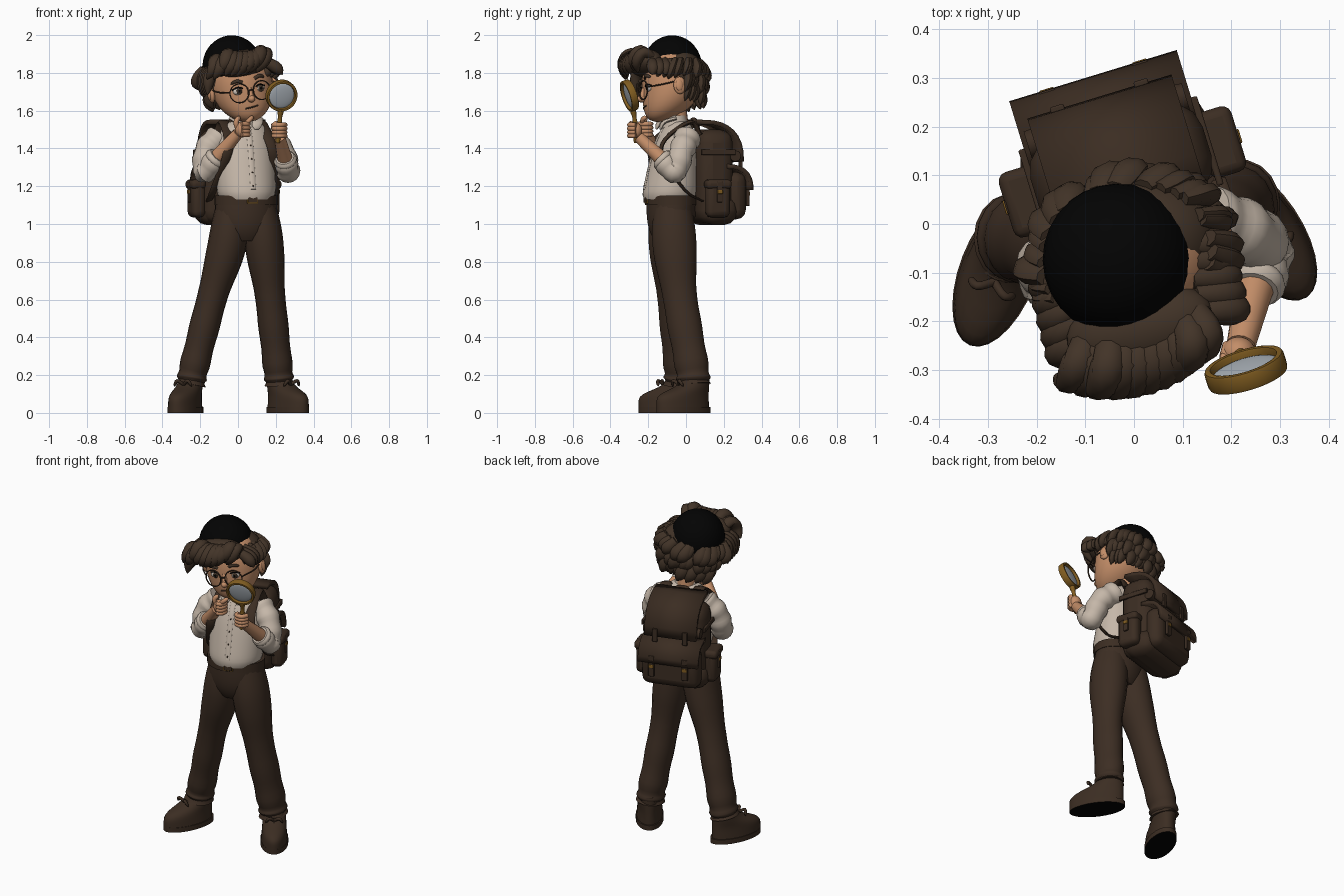
import bpy, bmesh, math, random
from math import sin, cos, pi, tau, radians
from mathutils import Matrix, Vector, geometry
random.seed(4)
if "Cube" in bpy.data.objects:
    bpy.data.objects.remove(bpy.data.objects["Cube"])
WORLD, made = Matrix(), []

def material(name, *colour):
    mat = bpy.data.materials.new(name)
    mat.use_nodes = True
    mat.diffuse_color = (*colour, 1)
    mat.node_tree.nodes["Principled BSDF"].inputs["Base Color"].default_value = (*colour, 1)
    return mat

def place(x, y, z, turn, roll=0):
    return Matrix.Translation((x, y, z)) @ Matrix.Rotation(radians(turn), 4, 'Z') @ Matrix.Rotation(radians(roll), 4, 'Y')

def finish(bm, name, mat, frame=WORLD, bevel=0):
    bmesh.ops.recalc_face_normals(bm, faces=bm.faces)
    mesh = bpy.data.meshes.new(name)
    bm.to_mesh(mesh)
    bm.free()
    mesh.materials.append(mat)
    part = bpy.data.objects.new(name, mesh)
    bpy.context.collection.objects.link(part)
    part.matrix_world = frame
    if bevel:
        soft = part.modifiers.new("soft edges", 'BEVEL')
        soft.width, soft.segments = bevel, 3
    made.append(part)
    return part

def circle(centre, wide, deep, sides):
    return [centre + wide * cos(tau * k / sides) + deep * sin(tau * k / sides) for k in range(sides)]

def skin_rings(name, rings, mat, frame, loop=False):
    bm = bmesh.new()
    rows = [[bm.verts.new(point) for point in ring] for ring in rings]
    if not loop:
        bm.faces.new(rows[0])
        bm.faces.new(rows[-1])
    for low, high in zip(rows, rows[1:] + rows[:1] if loop else rows[1:]):
        for k in range(len(low)):
            bm.faces.new((low[k], low[k - 1], high[k - 1], high[k]))
    return finish(bm, name, mat, frame)

def loft(name, low, high, shape, mat, frame=WORLD, steps=14):
    """Level ovals; shape(t) gives centre y, half width and half depth."""
    rings = []
    for t in [i / steps for i in range(steps + 1)]:
        y, wide, deep = shape(t)
        rings.append(circle(Vector((0, y, low + (high - low) * t)), Vector((wide, 0, 0)), Vector((0, deep, 0)), 28))
    return skin_rings(name, rings, mat, frame)

def tube(name, points, radius, mat, frame=WORLD, flat=1, steps=4, sides=10):
    """Smooth tube through points; radius is a size or a rule of t."""
    points = [Vector(p) for p in points]
    ends = [points[0] * 2 - points[1], *points, points[-1] * 2 - points[-2]]
    path, rings = [], []
    for a, b, c, d in zip(ends, ends[1:], ends[2:], ends[3:]):
        path += geometry.interpolate_bezier(b, b + (c - a) / 6, c - (d - b) / 6, c, steps + 1)[:-1]
    path.append(points[-1])
    whole = (path[-1] - path[0]).normalized()
    guide = Vector((0, 0, 1)) if abs(whole.x) > .8 else Vector((1, 0, 0))
    for i, centre in enumerate(path):
        along = (path[min(i + 1, len(path) - 1)] - path[max(i - 1, 0)]).normalized()
        wide = (guide - along * guide.dot(along)).normalized()
        size = radius(i / (len(path) - 1)) if callable(radius) else radius
        rings.append(circle(centre, wide * size, along.cross(wide) * size * flat, sides))
    return skin_rings(name, rings, mat, frame)

def taper(start, end):
    return lambda t: start + (end - start) * t

def rounded(size):
    return lambda t: size * math.sqrt(1 - t ** 8) + .001

def lock_shape(size):
    return lambda t: size * (.7 + t) * (1 - t ** 3) + .002

def ball(name, centre, size, mat, frame=WORLD):
    bm = bmesh.new()
    stretch = Matrix.Translation(centre) @ Matrix.Diagonal((*size, 1))
    bmesh.ops.create_uvsphere(bm, u_segments=28, v_segments=18, radius=1, matrix=stretch)
    return finish(bm, name, mat, frame)

def box(name, centre, size, mat, frame, bevel=.004):
    bm = bmesh.new()
    bmesh.ops.create_cube(bm, size=1, matrix=Matrix.Translation(centre) @ Matrix.Diagonal((*size, 1)))
    return finish(bm, name, mat, frame, bevel)

def hoop(name, radius, thick, tall, mat, frame):
    rings = []
    for a in [tau * k / 12 for k in range(12)]:
        r = radius + thick * math.copysign(math.sqrt(abs(cos(a))), cos(a))
        z = tall * math.copysign(math.sqrt(abs(sin(a))), sin(a))
        rings.append(circle(Vector((0, 0, z)), Vector((r, 0, 0)), Vector((0, r, 0)), 32))
    skin_rings(name, rings, mat, frame, loop=True)

HAIR, SKIN = material("hair brown", .055, .034, .021), material("skin", .55, .27, .14)
SHIRT, CLOTH = material("shirt cream", .56, .475, .395), material("trouser brown", .046, .027, .017)
LEATHER, BLACK = material("leather brown", .044, .026, .016), material("black", .001, .001, .001)
GOLD, GLASS = material("gold", .22, .11, .015), material("lens grey", .42, .46, .5)
WHITE = material("eye white", .6, .54, .48)
HEAD, TORSO, PACK = place(.02, -.075, 1.74, 14, -8), place(.035, -.05, 0, 15), place(-.018, .088, 0, 17)

# Trousers and belt
def hip_shape(t):
    full = 1 - .35 * (1 - t) ** 4
    return -.03, .167 * full, .128 * full
def leg_radius(t):
    return .085 + .02 * sin(pi * min(1, t * 2.2)) - .01 * t + .007 * sin(t * 45) * t ** 3
loft("trouser_hips", .91, 1.15, hip_shape, CLOTH, TORSO)
for name, path in (("left", [(.115, -.07, 1.1), (.14, -.06, .88), (.172, -.03, .6), (.21, .03, .25), (.22, .04, .15)]),
                   ("right", [(-.03, -.09, 1.1), (-.06, -.08, .88), (-.14, -.06, .6), (-.23, -.03, .25), (-.25, -.03, .15)])):
    tube(name + "_trouser_leg", path, leg_radius, CLOTH, flat=1.15, steps=9, sides=18)
loft("belt", 1.1, 1.15, lambda t: (-.03, .17, .135), LEATHER, TORSO, 1)
box("belt_buckle", (0, -.165, 1.13), (.06, .01, .045), GOLD, TORSO)
box("belt_buckle_centre", (0, -.17, 1.13), (.05, .01, .034), LEATHER, TORSO)

# Boots with black undersides
def boot_shape(t):
    length = .07 + .09 / (1 + (1.7 * t) ** 6)
    return .09 - length, .077 - .016 * t, length
for name, frame in (("left", place(.227, .04, 0, 34)), ("right", place(-.255, -.035, 0, -21))):
    loft(name + "_boot", .02, .2, boot_shape, LEATHER, frame)
    sole = loft(name + "_boot_sole", 0, .03, lambda t: (-.065, .08, .165), LEATHER, frame, 2)
    sole.data.materials.append(BLACK)
    for face in sole.data.polygons:
        face.material_index = int(face.normal.z < -.9)
    for i in range(4):
        y, z = -.13 + i * .02, .1 + i * .02
        tube(name + "_boot_lace", [(-.04, y, z - .02), (0, y - .01, z), (.04, y, z - .02)], .006, LEATHER, frame, sides=6)
    for way in (-1, 1):
        tube(name + "_boot_bow", [(0, -.09, .15), (way * .03, -.11, .17), (way * .05, -.1, .14)], rounded(.008), LEATHER, frame)

# Shirt, placket, collar and neck
def shirt_shape(t):
    shoulder = math.sqrt(max(0, 1 - t ** 6)) * (1 - .12 * (1 - t) ** 20) + .01
    return -.04 + .05 * t, .157 * shoulder, (.15 - .05 * t) * shoulder
def shirt_front(t):
    y, wide, deep = shirt_shape(t)
    return Vector((0, y - deep, 1.13 + .43 * t))
loft("shirt", 1.13, 1.56, shirt_shape, SHIRT, TORSO, 20)
tube("shirt_placket", [shirt_front(i / 8) for i in range(1, 8)], .015, SHIRT, TORSO, flat=.3)
for i in range(1, 5):
    ball("shirt_button", shirt_front(i / 6) - Vector((0, .004, 0)), (.005, .004, .005), LEATHER, TORSO)
loft("collar_band", 1.51, 1.575, lambda t: (-.01, .075 - .014 * t, .072 - .012 * t), SHIRT, TORSO)
for side in (-1, 1):
    tube("collar_point", [(side * .07, -.02, 1.56), (side * .05, -.08, 1.54), (side * .03, -.1, 1.5)], rounded(.026), SHIRT, TORSO, flat=.35)
tube("neck", [(.03, -.04, 1.5), (.03, -.06, 1.66)], .056, SKIN, sides=20)

# Arms with rolled sleeves, each ending in a closed hand
def arm(name, shoulder, elbow, wrist, centre, start, sweep):
    shoulder, elbow, wrist, centre = [Vector(p) for p in (shoulder, elbow, wrist, centre)]
    cuff, outward = elbow.lerp(wrist, .35), Vector((.03 if name == "left" else -.03, 0, .01))
    tube(name + "_sleeve", [shoulder, shoulder.lerp(elbow, .45) + outward, elbow, cuff],
         lambda t: .07 - .012 * t + .004 * sin(t * 30), SHIRT, steps=8, sides=16)
    tube(name + "_cuff", [elbow.lerp(wrist, .25), elbow.lerp(wrist, .4)], lambda t: .05 + .012 * sin(pi * t), SHIRT, sides=16)
    tube(name + "_forearm", [elbow, cuff, wrist], taper(.052, .03), SKIN, sides=14)
    ball(name + "_hand", centre, (.035, .033, .042), SKIN)
    for i in range(4):
        bend = [start + sweep * k / 3 for k in range(4)]
        tube(name + "_finger", [centre + Vector((cos(a), sin(a), i * .55 - .8)) * .035 for a in bend], rounded(.012), SKIN)
arm("left", (.15, .01, 1.46), (.265, -.06, 1.28), (.22, -.25, 1.46), (.215, -.265, 1.495), 0, -pi)
arm("right", (-.1, -.045, 1.46), (-.175, -.11, 1.28), (0, -.21, 1.48), (.02, -.212, 1.5), -pi / 2, pi)
tube("left_thumb", [(.195, -.25, 1.49), (.19, -.28, 1.52), (.21, -.3, 1.54)], rounded(.013), SKIN)
tube("right_index_finger", [(.03, -.22, 1.52), (.06, -.23, 1.55), (.08, -.21, 1.57)], rounded(.012), SKIN)
tube("right_thumb", [(0, -.21, 1.5), (-.01, -.22, 1.54), (.01, -.21, 1.57)], rounded(.013), SKIN)

# Magnifying glass
loupe = Matrix.Translation((.23, -.3, 1.68)) @ Vector((.28, -.92, -.3)).to_track_quat('Z', 'Y').to_matrix().to_4x4()
hoop("magnifier_rim", .077, .008, .02, GOLD, loupe)
ball("magnifier_lens", (0, 0, 0), (.072, .072, .012), GLASS, loupe)
tube("magnifier_handle", [(.226, -.28, 1.6), (.22, -.27, 1.54), (.21, -.265, 1.43)], lambda t: .014 + .003 * cos(t * 9), GOLD)

# Head narrowed into a forward chin, face and spectacles
head = ball("head", (0, 0, 0), (.165, .158, .2), SKIN, HEAD)
for v in head.data.vertices:
    v.co.y -= 2 * min(0, v.co.z) ** 2
ball("nose", (0, -.168, -.078), (.02, .024, .019), SKIN, HEAD)
tube("nose_bridge", [(0, -.15, -.02), (0, -.165, -.07)], taper(.012, .016), SKIN, HEAD)
tube("mouth", [(-.035, -.15, -.126), (0, -.156, -.123), (.035, -.15, -.118)], .004, HAIR, HEAD)
for side in (-1, 1):
    eye = Vector((side * .06, -.14, -.03))
    ball("eye", eye, (.027, .014, .019), WHITE, HEAD)
    ball("iris", eye + Vector((.004, -.011, 0)), (.015, .006, .017), HAIR, HEAD)
    ball("pupil", eye + Vector((.004, -.015, 0)), (.007, .004, .008), BLACK, HEAD)
    lid = [eye + Vector((side * x, y, z)) for x, y, z in ((-.03, -.01, .01), (0, -.014, .021), (.03, .008, .01))]
    tube("upper_lid", lid, .004, BLACK, HEAD, sides=6)
    tube("eyebrow", [p + Vector((side * .004, -.004, .04 + side * .006)) for p in lid], rounded(.008), HAIR, HEAD, flat=.7)
    ball("ear", (side * .172, .0, -.03), (.018, .034, .046), SKIN, HEAD)
    ball("ear_inner", (side * .184, -.005, -.03), (.01, .02, .03), SKIN, HEAD)
    upright = Matrix.Rotation(pi / 2, 4, 'X') @ Matrix.Rotation(side * .2, 4, 'Y')
    hoop("spectacle_rim", .05, .003, .004, LEATHER, HEAD @ Matrix.Translation((side * .062, -.172, -.04)) @ upright)
    tube("spectacle_arm", [(side * .11, -.16, -.03), (side * .16, -.08, -.02), (side * .17, .01, 0)], .004, LEATHER, HEAD)
tube("spectacle_bridge", [(-.014, -.177, -.034), (0, -.185, -.03), (.014, -.177, -.034)], .004, LEATHER, HEAD)

# Hair: scalp, hanging rows, swept fringe and side tufts, then the round cap
ball("hair_scalp", (-.01, .035, .04), (.182, .14, .15), HAIR, HEAD)
ball("hair_fringe_base", (-.025, -.13, .115), (.155, .085, .07), HAIR, HEAD)
for count, spread, top, drop in ((13, 68, .01, .13), (15, 74, .06, .12), (22, 128, .11, .1)):
    for i in range(count):
        angle = pi + radians(spread) * (2 * i / (count - 1) - 1) + random.uniform(-.08, .08)
        points, wild = [], random.uniform(-.012, .012)
        for t in (0, .5, 1):
            turn, reach = angle - .25 * t, .115 + .2 * top + .028 * sin(2.2 * t) + wild * t
            points.append((sin(turn) * reach * 1.25 - .015, .02 - cos(turn) * reach, top - (drop + wild) * t))
        tube("hair_lock", points, lock_shape(.03 + wild / 2), HAIR, HEAD, flat=.7, sides=8)
for i in range(10):
    x, lift = -.16 + i * .03, random.uniform(-.015, .015)
    full = 1 - ((x + .02) / .2) ** 2
    tube("hair_fringe_lock", [(x * .8, -.11, .12), (x, -.14 - .06 * full, .165 + lift), (x - .03, -.16 - .085 * full, .12 + lift),
                              (x - .07, -.14 - .09 * full, .065 + lift)], lock_shape(.034), HAIR, HEAD, flat=.8)
    y = -.13 + i // 2 * .035
    side = 1 if i % 2 else -1
    tube("hair_side_lock", [(side * .12 - .02, y, .11), (side * .18 - .02, y - .01, .07),
                            (side * .21 - .02, y - .02, .025 * side)], lock_shape(.03), HAIR, HEAD)
cap = ball("cap", (0, 0, 0), (.157, .157, .165), BLACK, HEAD @ Matrix.Translation((-.035, .015, .1)))
for v in cap.data.vertices:
    v.co.z = max(v.co.z, -.04)

# Rucksack: body, curved flaps, pockets, buckles and straps
for name, half, y, z, deep, drop in (("main", .155, -.05, 1.33, .22, .21), ("pocket", .18, .08, 1.18, .135, .125)):
    bm = bmesh.new()
    bend = [(y + deep * abs(sin(a)) ** .8, z + drop * abs(cos(a)) ** .8) for a in [pi * k / 16 for k in range(9)]]
    left, right = [[bm.verts.new((x, *point)) for point in bend] for x in (-half, half)]
    for k in range(8):
        bm.faces.new((left[k], left[k + 1], right[k + 1], right[k]))
    flap = finish(bm, "rucksack_flap_" + name, LEATHER, PACK)
    sheet = flap.modifiers.new("thickness", 'SOLIDIFY')
    sheet.thickness, sheet.offset = .024, 0
for name, centre, size, bevel in (("body", (0, .03, 1.25), (.37, .2, .5), .07), ("base", (0, .05, 1.07), (.4, .2, .15), .07),
                                  ("pocket", (0, .145, 1.15), (.35, .11, .25), .05)):
    box("rucksack_" + name, centre, size, LEATHER, PACK, bevel)
tube("rucksack_roll", [(-.17, .13, 1.36), (.17, .13, 1.36)], lambda t: .03 + .01 * sin(pi * t), LEATHER, PACK)
tube("grab_handle", [(-.05, -.04, 1.51), (-.03, -.05, 1.55), (.03, -.05, 1.55), (.05, -.04, 1.51)], .01, LEATHER, PACK)
for side in (-1, 1):
    for name, x, y, z, size, mat, bevel in (
            ("side_pocket", .205, .02, 1.13, (.075, .13, .19), LEATHER, .03), ("side_pocket_flap", .21, .02, 1.21, (.08, .14, .05), LEATHER, .02),
            ("side_pocket_strap", .245, .02, 1.17, (.012, .03, .11), LEATHER, .004), ("side_pocket_buckle", .25, .02, 1.17, (.008, .03, .02), GOLD, .003),
            ("pocket_strap", .1, .216, 1.16, (.035, .02, .13), LEATHER, .004), ("pocket_buckle", .1, .226, 1.16, (.03, .006, .02), GOLD, .002),
            ("flap_strap", .09, .182, 1.34, (.03, .016, .08), LEATHER, .004), ("compression_strap", .185, .03, 1.38, (.014, .19, .03), LEATHER, .004)):
        box(name, (side * x, y, z), size, mat, PACK, bevel)
    strap = [(.11, .1, 1.47), (.1, .05, 1.54), (.11, -.09, 1.45), (.13, -.11, 1.35), (.17, 0, 1.18), (.17, .1, 1.12)]
    tube("shoulder_strap", [(side * x, y, z) for x, y, z in strap], taper(.037, .016), LEATHER, TORSO, flat=.35)

bpy.ops.object.select_all(action='DESELECT')
for part in made:
    part.select_set(True)
bpy.context.view_layer.objects.active = head
bpy.ops.object.shade_smooth_by_angle(angle=radians(45))
